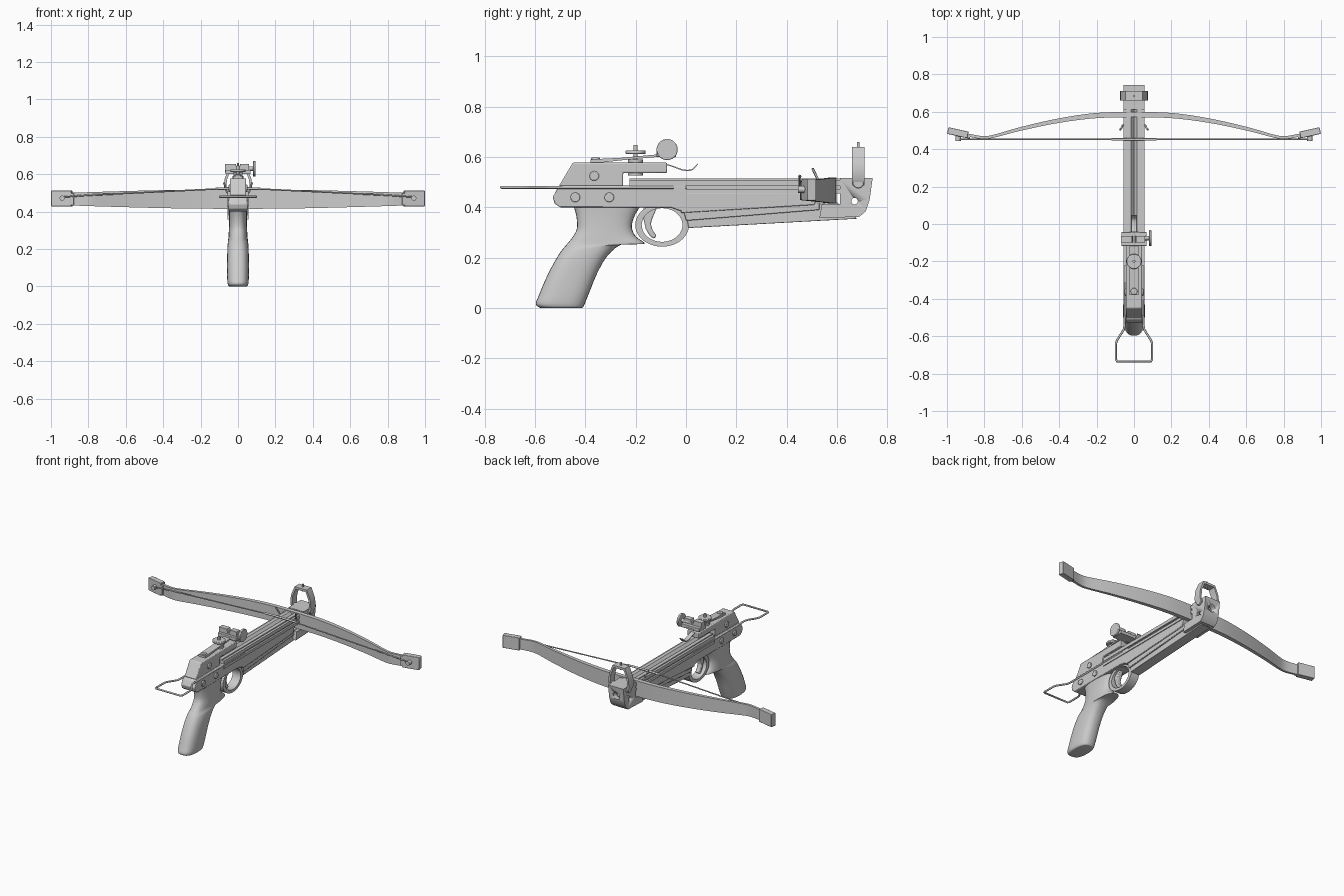
import bpy, bmesh, math
from mathutils import Vector, Matrix

if "Cube" in bpy.data.objects:
    bpy.data.objects.remove(bpy.data.objects["Cube"])


def mesh(name, bm, bevel=0, angle=35):
    bmesh.ops.recalc_face_normals(bm, faces=bm.faces[:])
    me = bpy.data.meshes.new(name)
    bm.to_mesh(me)
    bm.free()
    ob = bpy.data.objects.new(name, me)
    bpy.context.collection.objects.link(ob)
    bpy.ops.object.select_all(action='DESELECT')
    ob.select_set(True)
    bpy.context.view_layer.objects.active = ob
    if bevel:
        m = ob.modifiers.new("edge", 'BEVEL')
        m.width, m.segments, m.limit_method = bevel, 2, 'ANGLE'
    bpy.ops.object.shade_smooth_by_angle(angle=math.radians(angle))
    return ob


def loft(name, rings, closed=False, bevel=0, angle=35):
    """Skin a list of equal-length rings; cap the ends or close the loop."""
    bm = bmesh.new()
    vs = [[bm.verts.new(p) for p in r] for r in rings]
    n = len(vs[0])
    pairs = list(zip(vs, vs[1:])) + ([(vs[-1], vs[0])] if closed else [])
    for a, b in pairs:
        for i in range(n):
            bm.faces.new((a[i], a[(i + 1) % n], b[(i + 1) % n], b[i]))
    if not closed:
        bm.faces.new(vs[0])
        bm.faces.new(vs[-1])
    return mesh(name, bm, bevel, angle)


def prism(name, pts, a, b, axis='X', bevel=0):
    """Extrude a profile: (y, z) along X or (x, z) along Y."""
    put = (lambda p, t: (t, p[0], p[1])) if axis == 'X' else (lambda p, t: (p[0], t, p[1]))
    return loft(name, [[put(p, t) for p in pts] for t in (a, b)], bevel=bevel)


def box(name, c, size, rot=0, bevel=0.003):
    bm = bmesh.new()
    bmesh.ops.create_cube(bm, size=1, matrix=Matrix.Translation(c) @ Matrix.Rotation(rot, 4, 'Z')
                          @ Matrix.Diagonal((*size, 1)))
    return mesh(name, bm, bevel)


def cyl(name, c, r, depth, axis='X', seg=24, bevel=0):
    rot = {'X': Matrix.Rotation(math.pi / 2, 4, 'Y'), 'Y': Matrix.Rotation(math.pi / 2, 4, 'X'),
           'Z': Matrix.Identity(4)}[axis]
    bm = bmesh.new()
    bmesh.ops.create_cone(bm, cap_ends=True, segments=seg, radius1=r, radius2=r, depth=depth,
                          matrix=Matrix.Translation(c) @ rot)
    return mesh(name, bm, bevel)


def wire(name, pts, r):
    cu = bpy.data.curves.new(name, 'CURVE')
    cu.dimensions, cu.bevel_depth, cu.bevel_resolution, cu.use_fill_caps = '3D', r, 2, True
    s = cu.splines.new('POLY')
    s.points.add(len(pts) - 1)
    for p, co in zip(s.points, pts):
        p.co = (*co, 1)
    ob = bpy.data.objects.new(name, cu)
    bpy.context.collection.objects.link(ob)
    bpy.ops.object.select_all(action='DESELECT')
    ob.select_set(True)
    bpy.context.view_layer.objects.active = ob
    bpy.ops.object.convert(target='MESH')


def cut(ob, cutter):
    m = ob.modifiers.new("hole", 'BOOLEAN')
    m.operation, m.object, m.solver = 'DIFFERENCE', cutter, 'EXACT'
    bpy.context.view_layer.objects.active = ob
    bpy.ops.object.modifier_apply(modifier=m.name)
    bpy.data.objects.remove(cutter)


def spline(rows, n):
    """Catmull-Rom through rows of numbers."""
    P = [Vector(r) for r in rows]
    out = []
    for i in range(len(P) - 1):
        a, b, c, d = P[max(i - 1, 0)], P[i], P[i + 1], P[min(i + 2, len(P) - 1)]
        for k in range(n):
            t = k / n
            out.append(b + (c - a) * (t / 2) + (a * 2 - b * 5 + c * 4 - d) * (t * t / 2)
                       + (b * 3 - a - c * 3 + d) * (t ** 3 / 2))
    return out + [P[-1]]


# Grip: sections given as back y, z, front y, z, half width
rows = [(-.445, .40, -.185, .40, .048), (-.435, .36, -.207, .36, .047), (-.434, .315, -.215, .32, .048),
        (-.452, .28, -.2, .285, .05), (-.475, .252, -.165, .255, .052), (-.497, .225, -.25, .255, .054),
        (-.525, .18, -.31, .21, .057), (-.558, .115, -.352, .14, .058), (-.583, .055, -.385, .06, .058),
        (-.597, .018, -.402, .018, .056), (-.585, .003, -.41, .003, .05), (-.57, 0, -.42, 0, .04)]
rings = []
for r in spline(rows, 4):
    ring = []
    for k in range(32):
        a = k * math.tau / 32
        c, s = math.cos(a), math.sin(a)
        u = (1 + math.copysign(abs(c) ** .8, c)) / 2
        ring.append((math.copysign(abs(s) ** .75, s) * r[4],
                     r[0] + (r[2] - r[0]) * u, max(0, r[1] + (r[3] - r[1]) * u)))
    rings.append(ring)
loft("grip", rings, angle=50)

# Receiver and upper housing
prism("receiver", [(-.53, .44), (-.512, .475), (-.49, .487), (0, .487), (.01, .385), (-.02, .385), (-.06, .4),
                   (-.5, .4), (-.522, .415)], -.05, .05, bevel=.004)
prism("upper_housing", [(-.505, .485), (-.45, .578), (-.075, .578), (-.075, .537), (-.25, .537), (-.25, .485)],
      -.043, .043, bevel=.005)
for y, z, w in ((-.365, .525, .05), (-.44, .44, .057), (-.305, .44, .057)):
    cyl("cross_pin", (0, y, z), .019, 2 * w, bevel=.003)

# Barrel rail with bolt groove and side slots
half = [(.016, .515), (.04, .515), (.04, .508), (.055, .508), (.055, .486), (.044, .486), (.044, .473),
        (.055, .473), (.055, .455)]
prism("rail", [(0, .497)] + half + [(-x, z) for x, z in reversed(half)], -.225, .64, 'Y')

# Fore-end: three stepped layers below the rail
for name, pts, w in (("fore_end", [(-.02, .457), (.53, .457), (.51, .41), (-.02, .378)], .05),
                     ("fore_end_step", [(-.01, .39), (.53, .42), (.53, .39), (0, .347)], .043),
                     ("fore_end_keel", [(0, .38), (.6, .42), (.68, .355), (.01, .318)], .034)):
    prism(name, pts, -w, w, bevel=.003)

# Front block with limb notch and drilled holes
block = prism("front_block", [(.53, .357), (.69, .363), (.715, .385), (.73, .43), (.742, .517), (.612, .517),
                              (.612, .412), (.54, .412)], -.056, .056)
cut(block, cyl("cutter_side", (0, .67, .425), .013, .3))
cut(block, cyl("cutter_front", (0, .75, .455), .024, .1, 'Y'))
cyl("limb_bolt", (0, .69, .455), .016, .04, 'Y', 6)
cyl("sight_screw", (0, .685, .497), .021, .136, bevel=.003)

# Trigger guard ring and trigger
rings = []
for k in range(40):
    a = k * math.tau / 40
    c, s = math.cos(a), math.sin(a)
    o, i = (-.095 + .107 * c, .33 + .086 * s), (-.095 + .081 * c, .33 + .067 * s)
    rings.append([(-.03, *o), (.03, *o), (.03, *i), (-.03, *i)])
loft("trigger_guard", rings, closed=True)
prism("trigger", [(-.17, .40), (-.168, .35), (-.16, .315), (-.145, .288), (-.128, .275), (-.117, .287),
                  (-.133, .31), (-.14, .335), (-.132, .36), (-.115, .4)], -.015, .015, bevel=.005)

# Limb: x, y, half thickness, half height; mirrored about the centre
side = spline([(0, .585, .014, .052), (.2, .58, .014, .051), (.4, .553, .012, .048), (.6, .51, .01, .043),
               (.74, .472, .008, .039), (.8, .462, .008, .037), (.87, .472, .008, .035), (.97, .497, .008, .035)], 4)
full = [(-r[0], *r[1:]) for r in reversed(side[1:])] + [tuple(r) for r in side]
loft("limb", [[(x, y - t, .467 - h), (x, y + t, .467 - h), (x, y + t, .467 + h), (x, y - t, .467 + h)]
              for x, y, t, h in full], bevel=0)

for s in (-1, 1):
    # Limb tips, string pegs and clips
    box("limb_tip", (s * .942, .488, .47), (.11, .036, .085), s * .22)
    box("limb_tip_collar", (s * .9, .472, .467), (.05, .022, .066), s * .22)
    cyl("string_peg", (s * .94, .462, .472), .014, .035, 'Y', 16)
    wire("string_clip", [(s * .05, .535, .495), (s * .062, .525, .51), (s * .066, .515, .53),
                         (s * .075, .503, .555)], .005)

# Bowstring with thicker centre serving
wire("bowstring", [(-.94, .452, .478), (-.8, .452, .488), (-.06, .452, .524), (.06, .452, .524),
                   (.8, .452, .488), (.94, .452, .478)], .004)
wire("string_serving", [(-.12, .452, .522), (-.06, .452, .524), (.06, .452, .524), (.12, .452, .522)], .0065)

# Rear wire loop
loop = [(.05, -.05, .48), (.05, -.54, .48), (.055, -.565, .48), (.09, -.62, .48), (.097, -.64, .48),
        (.097, -.725, .48), (.09, -.734, .48)]
wire("wire_stock", loop + [(-x, y, z) for x, y, z in reversed(loop)], .006)

# Front sight: angular arch and pin
out = [(.058, .485), (.076, .515), (.072, .575), (.045, .64)]
inn = [(.05, .49), (.063, .518), (.059, .572), (.037, .625)]
flip = lambda p: [(-x, z) for x, z in reversed(p)]
prism("front_sight_arch", out + flip(out) + [(-x, z) for x, z in inn] + inn[::-1], .66, .71, 'Y')
cyl("front_sight_pin", (0, .685, .635), .005, .05, 'Z', 12)

# Rear sight: leaf, screws, elevation wheel, notch block and windage knob
prism("sight_leaf", [(-.38, .578), (-.38, .591), (-.26, .597), (-.12, .61), (-.04, .61), (-.04, .6), (-.12, .6),
                     (-.25, .588), (-.34, .578)], -.025, .025)
cyl("leaf_screw", (0, -.36, .592), .018, .012, 'Z', bevel=.003)
cyl("elevation_stem", (0, -.2, .61), .008, .075, 'Z', 16)
cyl("elevation_wheel", (0, -.2, .619), .04, .014, 'Z', 32, .003)
cyl("elevation_nut", (0, -.2, .584), .03, .012, 'Z', 32)
cyl("elevation_foot", (0, -.2, .532), .03, .012, 'Z', 32)
box("rear_sight_base", (0, -.08, .612), (.136, .075, .024))
prism("rear_sight_notch", [(-.07, .61), (-.07, .655), (-.012, .655), (-.006, .632), (.006, .632), (.012, .655),
                           (.06, .655), (.06, .61)], -.1, -.065, 'Y')
cyl("windage_shaft", (.06, -.075, .63), .012, .06, seg=16)
cyl("windage_knob", (.087, -.075, .63), .042, .014, seg=36, bevel=.003)

# Bolt retaining spring
prof = spline([(-.1, .573), (-.06, .563), (-.015, .547), (.015, .545), (.03, .552), (.048, .572)], 4)
loft("bolt_spring", [[(sx * .014, p[0], p[1] + dz) for sx, dz in ((-1, 0), (1, 0), (1, .005), (-1, .005))]
                     for p in prof])
